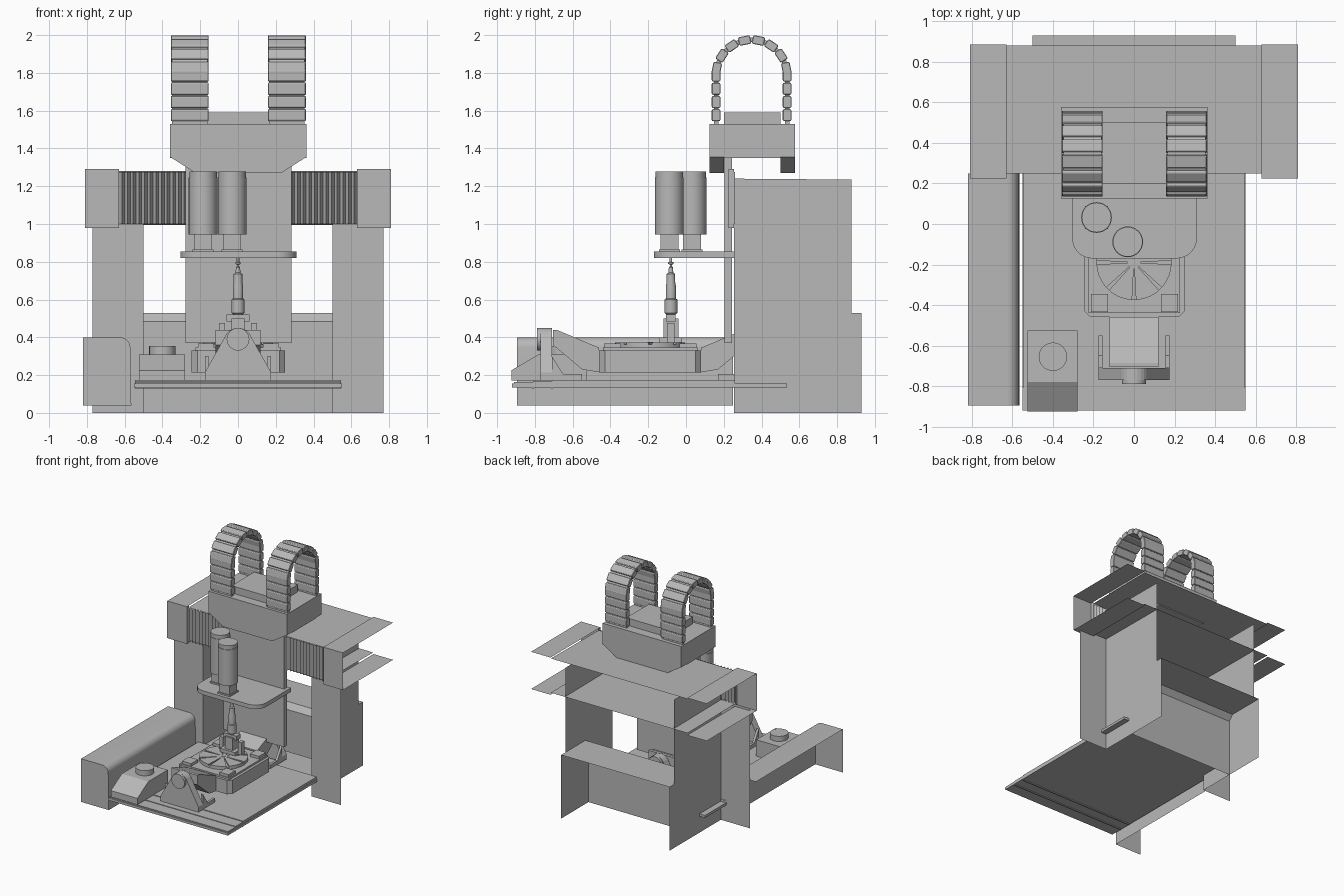
import bpy, bmesh, math
from math import sin, cos, pi, radians

if "Cube" in bpy.data.objects:
    bpy.data.objects.remove(bpy.data.objects["Cube"])

# Mid-grey paint shared by all parts
GREY = bpy.data.materials.new("machine_grey")
GREY.diffuse_color = (.48, .48, .48, 1)
GREY.use_nodes = True
GREY.node_tree.nodes["Principled BSDF"].inputs["Base Color"].default_value = GREY.diffuse_color

def finish(name, bm, smooth=False):
    bmesh.ops.recalc_face_normals(bm, faces=bm.faces)
    me = bpy.data.meshes.new(name)
    bm.to_mesh(me)
    bm.free()
    me.materials.append(GREY)
    ob = bpy.data.objects.new(name, me)
    bpy.context.collection.objects.link(ob)
    if smooth:
        bpy.ops.object.select_all(action='DESELECT')
        ob.select_set(True)
        bpy.context.view_layer.objects.active = ob
        bpy.ops.object.shade_smooth_by_angle(angle=radians(35))
    return ob

def place(axis, p, t):
    return {'x': (t, p[0], p[1]), 'y': (p[0], t, p[1]), 'z': (p[0], p[1], t)}[axis]

def prism(name, pts, axis, a, b, closed=True, smooth=False):
    """Extrude a 2D profile along an axis; closed=False leaves an open sheet."""
    bm = bmesh.new()
    A = [bm.verts.new(place(axis, p, a)) for p in pts]
    B = [bm.verts.new(place(axis, p, b)) for p in pts]
    n = len(pts)
    for i in range(n if closed else n - 1):
        j = (i + 1) % n
        bm.faces.new((A[i], A[j], B[j], B[i]))
    if closed:
        bm.faces.new(A)
        bm.faces.new(B)
    return finish(name, bm, smooth)

def panel(name, pts, axis, t):
    bm = bmesh.new()
    bm.faces.new([bm.verts.new(place(axis, p, t)) for p in pts])
    return finish(name, bm)

def rect(a, b, c, d):
    return [(a, c), (b, c), (b, d), (a, d)]

def box(name, x0, x1, y0, y1, z0, z1):
    return prism(name, rect(x0, x1, y0, y1), 'z', z0, z1)

def lathe(name, prof, x, y, segs=32):
    bm = bmesh.new()
    rings = [[bm.verts.new((x + r * cos(2 * pi * i / segs), y + r * sin(2 * pi * i / segs), z))
              for i in range(segs)] for r, z in prof]
    for lo, hi in zip(rings, rings[1:]):
        for i in range(segs):
            j = (i + 1) % segs
            bm.faces.new((lo[i], lo[j], hi[j], hi[i]))
    bm.faces.new(rings[0])
    bm.faces.new(rings[-1])
    return finish(name, bm, True)

def arc(cx, cy, r, a0, a1, n):
    return [(cx + r * cos(radians(a0 + (a1 - a0) * i / n)),
             cy + r * sin(radians(a0 + (a1 - a0) * i / n))) for i in range(n + 1)]

# Portal frame: open sheet-metal columns, beam end covers, each side
for s, side in ((-1, "left"), (1, "right")):
    panel(side + "_column_front", rect(s * .5, s * .77, 0, 1.0), 'y', .255)
    panel(side + "_column_inner", [(.255, 0), (.93, 0), (.93, .53), (.875, .53), (.875, 1.235), (.255, 1.24)],
          'x', s * .5)
    prism(side + "_beam_cover", [(.885, .98), (.225, .98), (.225, 1.29), (.885, 1.29)], 'x',
          s * .63, s * .81, closed=False)
    panel(side + "_beam_cover_end", rect(.225, .255, .98, 1.29), 'x', s * .63)
# Beam sheets and the low rear bridge between the columns
prism("beam_bottom", [(.25, 1.0), (.88, .995)], 'x', -.63, .63, closed=False)
prism("beam_top", [(.25, 1.275), (.88, 1.28)], 'x', -.63, .63, closed=False)
prism("rear_bridge", [(.57, 0), (.57, .485), (.61, .53), (.93, .53)], 'x', -.5, .5, closed=False)
# Bellows across the beam front
folds = 84
prism("bellows", [(-.63 + 1.26 * i / folds, .235 if i % 2 else .26) for i in range(folds + 1)], 'z',
      1.0, 1.275, closed=False)

# Left side cover: rounded open sheet with a front cap
cover = [(-.82, .4)] + arc(-.625, .345, .055, 90, 0, 8) + [(-.565, .04)]
prism("side_cover", cover, 'y', -.895, .25, closed=False, smooth=True)
panel("side_cover_front", cover + [(-.82, .04)], 'y', -.895)

# Bed plate with stepped front edge
box("bed_plate", -.55, .55, -.92, .535, .135, .156)
box("bed_step_low", -.545, .545, -.91, -.81, .15, .163)
box("bed_step_mid", -.545, .545, -.81, -.71, .15, .168)
box("bed_top", -.545, .545, -.71, .26, .15, .174)
for i, y in enumerate((-.81, -.71)):
    box("bed_rib_%d" % i, -.545, .545, y - .006, y + .006, .128, .14)

# Small side unit with sloped front and round lid
prism("tool_setter", [(-.925, .172), (-.925, .225), (-.78, .31), (-.525, .31), (-.525, .172)], 'x', -.525, -.28)
lathe("tool_setter_lid", [(.07, .31), (.07, .353)], -.4, -.655)

# Trunnion supports and tilting cradle, mirrored about its centre
MID = -.19
for s, tag in ((1, "front"), (-1, "rear")):
    m = lambda y: MID + s * (y - MID)
    head = arc(0, .375, .075, 20, 160, 10)
    prism(tag + "_bracket", [(-.175, .172), (.175, .172), (.175, .215)] + head + [(-.175, .215)],
          'y', m(-.77), m(-.71))
    prism(tag + "_hub", arc(0, .39, .06, 0, 345, 23), 'y', m(-.79), m(-.71), smooth=True)
    for x in (-.175, .155):
        prism(tag + "_bracket_arm", [(m(y), z) for y, z in
              ((-.71, .172), (-.55, .172), (-.55, .205), (-.65, .205), (-.71, .3))], 'x', x, x + .02)
    prism(tag + "_cradle_arm", [(m(y), z) for y, z in
          ((-.46, .215), (-.46, .345), (-.685, .44), (-.705, .44), (-.705, .36), (-.55, .23))], 'x', -.12, .12)
c = .03
prism("cradle", [(-.245 + c, -.46), (.25 - c, -.46), (.25, -.46 + c), (.25, .08 - c), (.25 - c, .08),
                 (-.245 + c, .08), (-.245, .08 - c), (-.245, -.46 + c)], 'z', .215, .33)
box("cradle_top", -.225, .228, -.44, .06, .33, .345)
for x in (-.17, .175):
    for y in (-.39, .01):
        box("clamp", x - .042, x + .042, y - .045, y + .045, .345, .368)

# Rotary table: disc with eight tapered radial slots
lathe("rotary_disc", [(.185, .345), (.185, .362)], 0, -.19, 48)
for k in range(8):
    pts = arc(0, -.19, .03, k * 45 + 3, k * 45 + 42, 2) + arc(0, -.19, .185, k * 45 + 42, k * 45 + 3, 7)
    prism("table_sector", pts, 'z', .362, .372)
lathe("table_centre", [(.031, .36), (.031, .372), (.015, .372), (.015, .376)], 0, -.19)

# Spindle with work fixture below
lathe("spindle", [(.024, .47), (.024, .52), (.034, .53), (.034, .6), (.027, .605), (.027, .67), (.023, .69),
                  (.023, .735), (.013, .742), (.011, .77), (.006, .775), (.006, .785), (.014, .788),
                  (.014, .797), (.007, .8), (.007, .825)], 0, -.08, 24)
box("fixture_base", -.07, .07, -.14, -.02, .372, .4)
box("fixture_body", -.035, .035, -.12, -.04, .4, .5)
box("fixture_collar", -.06, .06, -.105, -.055, .485, .52)
for x in (-.085, .085):
    box("fixture_post", x - .015, x + .015, -.1, -.06, .372, .475)

# Vertical carriage and rounded spindle shelf
box("carriage_plate", -.278, .282, .205, .243, .37, 1.36)
shelf = arc(-.205, -.07, .1, 180, 270, 8) + arc(.21, -.07, .1, 270, 360, 8)
prism("spindle_shelf", [(-.305, .255)] + shelf + [(.31, .255)], 'z', .82, .854, smooth=True)
# Twin motors
for i, (x, y) in enumerate(((-.185, .032), (-.031, -.088))):
    box("motor_flange_%d" % i, x - .056, x + .056, y - .056, y + .056, .854, .866)
    box("motor_neck_%d" % i, x - .048, x + .048, y - .048, y + .048, .866, .945)
    lathe("motor_%d" % i, [(.076, .945), (.076, 1.245), (.073, 1.246), (.073, 1.278)], x, y)

# Saddle on top of the beam
saddle = [(-.36, 1.53), (-.36, 1.355), (-.225, 1.27), (.228, 1.27), (.363, 1.355), (.363, 1.53)]
prism("saddle_front", saddle, 'y', .125, .2)
prism("saddle_rear", saddle, 'y', .5, .578)
box("saddle_body", -.36, .363, .2, .5, 1.35, 1.53)
box("saddle_riser", -.2, .2, .2, .5, 1.53, 1.59)

# Cable chains: chamfered links along an arch, with recessed faces
CY, CZ, R = .347, 1.787, .188
stations = [(CY + s * R, 1.576 + .07 * i, pi / 2) for s in (-1, 1) for i in range(4)]
stations += [(CY + R * cos(a), CZ + R * sin(a), a + pi / 2) for a in (pi * (i + .5) / 8 for i in range(8))]
section = [(-.032, -.017), (-.027, -.023), (.027, -.023), (.032, -.017),
           (.032, .017), (.027, .023), (-.027, .023), (-.032, .017)]
band = [(CY + R - .012, 1.53)] + arc(CY, CZ, R - .012, 0, 180, 18) + [(CY - R + .012, 1.53)] + \
       [(CY - R - .012, 1.53)] + arc(CY, CZ, R + .012, 180, 0, 18) + [(CY + R + .012, 1.53)]
for side, x in (("left", -.255), ("right", .259)):
    prism(side + "_chain_core", band, 'x', x - .094, x + .094)
    for y, z, a in stations:
        pts = [(y + u * cos(a) - v * sin(a), z + u * sin(a) + v * cos(a)) for u, v in section]
        link = prism(side + "_chain_link", pts, 'x', x - .1, x + .1)
        bev = link.modifiers.new("edge", 'BEVEL')
        bev.width, bev.segments = .003, 1
